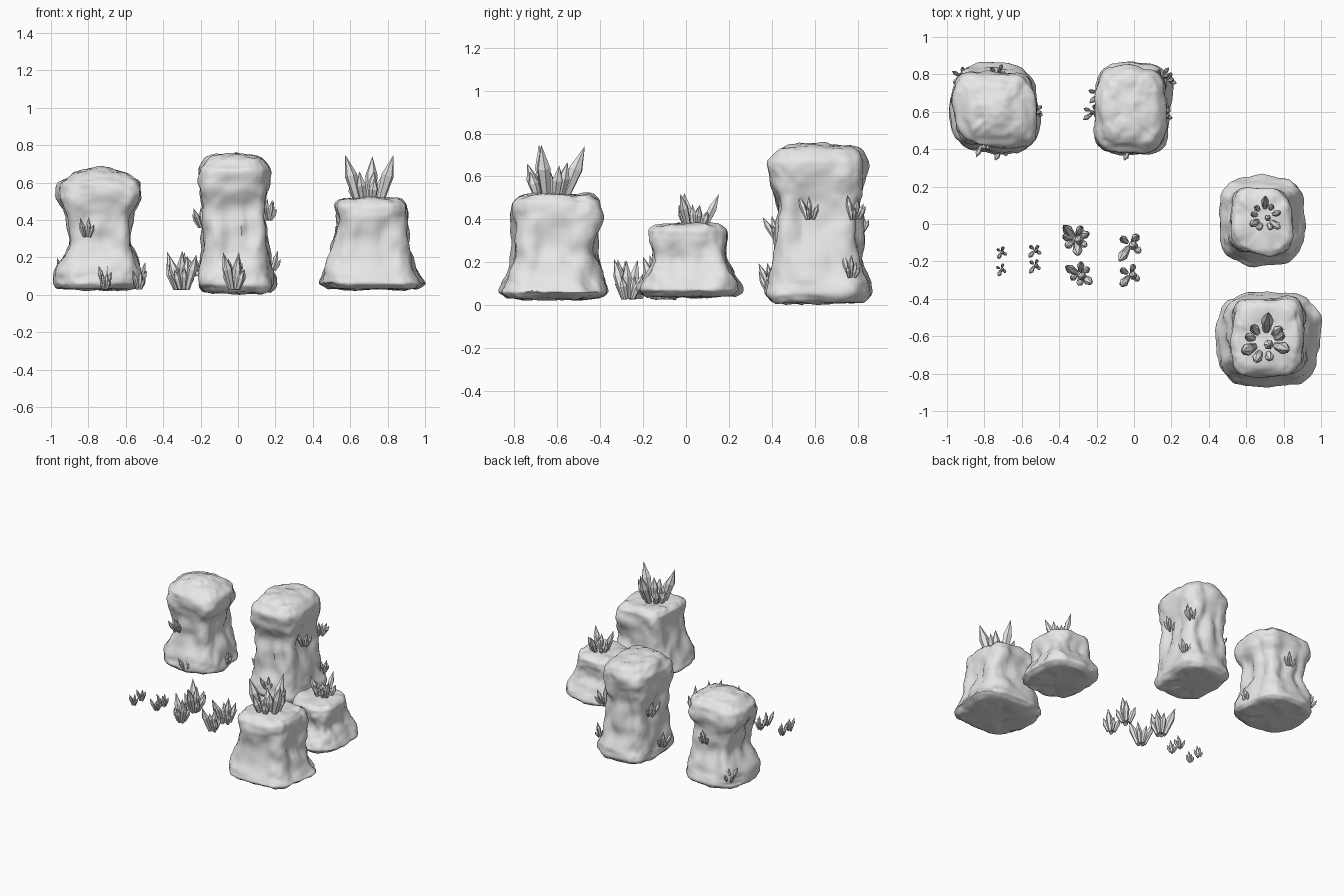
import bpy, bmesh, math, random
from mathutils import Vector, noise

if "Cube" in bpy.data.objects:
    bpy.data.objects.remove(bpy.data.objects["Cube"], do_unlink=True)

stone = bpy.data.materials.new("pale_grey_stone")
stone.use_nodes = True
grey = (0.8, 0.8, 0.8, 1)
stone.diffuse_color = grey
stone.node_tree.nodes["Principled BSDF"].inputs["Base Color"].default_value = grey


def finish(bm, name, smooth_angle=None):
    bmesh.ops.recalc_face_normals(bm, faces=bm.faces)
    mesh = bpy.data.meshes.new(name)
    bm.to_mesh(mesh)
    bm.free()
    mesh.materials.append(stone)
    obj = bpy.data.objects.new(name, mesh)
    bpy.context.collection.objects.link(obj)
    if smooth_angle:
        bpy.ops.object.select_all(action='DESELECT')
        obj.select_set(True)
        bpy.context.view_layer.objects.active = obj
        bpy.ops.object.shade_smooth_by_angle(angle=math.radians(smooth_angle))
    return obj


def rounded_square(angle, power, skew):
    """Superellipse whose two opposite corners are cut back by skew."""
    c, s = math.cos(angle), math.sin(angle)
    u = math.copysign(abs(c) ** power, c)
    v = math.copysign(abs(s) ** power, s)
    cut = 1 - skew * max(0, u * v)
    return u * cut, v * cut


def rock(name, levels, flute, power, skew, seed):
    """Loft rounded squares through levels of (z, x min, x max, y min, y max)."""
    bm = bmesh.new()
    sides, steps = 80, 6
    rows = []
    for low, high in zip(levels, levels[1:]):
        rows += [[a + (b - a) * i / steps for a, b in zip(low, high)] for i in range(steps)]
    rows.append(levels[-1])
    rings = []
    for z, x0, x1, y0, y1 in rows:
        ring = []
        for i in range(sides):
            u, v = rounded_square(math.tau * i / sides, power, skew)
            ring.append(bm.verts.new(((x0 + x1 + u * (x1 - x0)) / 2,
                                      (y0 + y1 + v * (y1 - y0)) / 2, z)))
        rings.append(ring)
    for a, b in zip(rings, rings[1:]):
        for i in range(sides):
            j = (i + 1) % sides
            bm.faces.new((a[i], a[j], b[j], b[i]))
    # Close the top and the underside with shrinking rings
    for ring in (rings[0], rings[-1]):
        centre = sum((v.co for v in ring), Vector()) / sides
        edge = ring
        for k in (0.75, 0.5, 0.25):
            inner = [bm.verts.new(centre.lerp(v.co, k)) for v in ring]
            for i in range(sides):
                j = (i + 1) % sides
                bm.faces.new((edge[i], edge[j], inner[j], inner[i]))
            edge = inner
        bm.faces.new(edge)
    for _ in range(3):
        bmesh.ops.smooth_vert(bm, verts=bm.verts, factor=0.5, use_axis_x=True,
                              use_axis_y=True, use_axis_z=True)
    # Flute each side between its middle ridge and the corners, then roughen
    bm.normal_update()
    bottom, top = levels[0][0], levels[-1][0]
    cx, cy = sum(levels[0][1:3]) / 2, sum(levels[0][3:5]) / 2
    shift = Vector((seed * 7.3, seed * 3.1, seed))
    moves = []
    for v in bm.verts:
        p = v.co
        t = min(1, max(0, (p.z - bottom) / (top - bottom)))
        side = 1 - abs(v.normal.z)
        ang = math.atan2(p.y - cy, p.x - cx) + 0.3 * noise.noise(p * 5 + shift)
        wave = math.cos(4 * ang)
        hollow = 0.5 + 0.5 * wave - 0.8 * max(0, wave) ** 3
        d = -flute * math.sin(math.pi * t) ** 2 * side * hollow
        d += (0.008 + 0.012 * side) * noise.noise(p * 7 + shift)
        d += 0.014 * noise.noise(p * 12 + shift) + 0.006 * noise.noise(p * 30 + shift)
        moves.append(v.normal * d)
    for v, m in zip(bm.verts, moves):
        v.co += m
    return finish(bm, name, 60)


rock("capped_rock_left", [
    (.03, -.97, -.53, .41, .83), (.06, -.99, -.50, .37, .86), (.13, -.98, -.51, .38, .85),
    (.27, -.91, -.56, .42, .81), (.42, -.93, -.55, .42, .81), (.52, -.98, -.50, .40, .82),
    (.60, -.96, -.52, .41, .81), (.65, -.87, -.60, .48, .75), (.675, -.81, -.67, .55, .68)],
    0.05, 0.6, 0.1, 1)
rock("capped_rock_tall", [
    (.01, -.18, .17, .41, .83), (.05, -.22, .20, .37, .86), (.12, -.21, .19, .38, .85),
    (.30, -.20, .17, .41, .83), (.47, -.20, .15, .41, .82), (.58, -.21, .17, .38, .84),
    (.67, -.21, .17, .38, .84), (.73, -.17, .13, .43, .81), (.75, -.12, .05, .50, .73)],
    0.05, 0.58, 0, 2)
rock("low_rock_back", [
    (.04, .49, .88, -.18, .22), (.07, .45, .92, -.22, .26), (.12, .46, .90, -.20, .25),
    (.20, .50, .86, -.17, .20), (.30, .52, .85, -.17, .20), (.35, .53, .84, -.17, .19),
    (.375, .55, .82, -.14, .16)],
    0.035, 0.64, 0, 3)
rock("low_rock_front", [
    (.03, .49, .95, -.83, -.40), (.06, .44, 1.0, -.87, -.36), (.11, .46, .96, -.85, -.38),
    (.25, .49, .92, -.81, -.41), (.40, .52, .92, -.82, -.39), (.48, .52, .90, -.81, -.40),
    (.515, .55, .87, -.76, -.44)],
    0.04, 0.58, 0, 4)


def crystal(bm, base, direction, length, radius):
    """Six-sided spindle: narrow foot, wide shoulder, pointed tip."""
    turn = direction.to_track_quat('Z', 'Y')
    rings = []
    for h, r in ((0, 0.6), (0.58, 1.0)):
        rings.append([bm.verts.new(base + turn @ Vector((
            radius * r * math.cos(math.tau * i / 6),
            radius * r * math.sin(math.tau * i / 6), length * h))) for i in range(6)])
    tip = bm.verts.new(base + direction * length)
    bm.faces.new(rings[0][::-1])
    for i in range(6):
        j = (i + 1) % 6
        bm.faces.new((rings[0][i], rings[0][j], rings[1][j], rings[1][i]))
        bm.faces.new((rings[1][i], rings[1][j], tip))


def cluster(name, where, height, spread, count, seed, middle=1.0, outward=(0, 0)):
    """A middle crystal ringed by leaning crystals, every third one long."""
    rng = random.Random(seed)
    bm = bmesh.new()
    for k in range(count):
        a = math.tau * k / (count - 1) + rng.uniform(-0.2, 0.2) - math.pi / 6
        lean = 0.1 if k == 0 else rng.uniform(0.3, 0.45)
        size = middle if k == 0 else 1.08 if k % 3 == 0 else rng.uniform(0.5, 0.75)
        away = Vector((math.cos(a), math.sin(a), 0))
        way = (away * lean + Vector((outward[0], outward[1], 1))).normalized()
        foot = Vector(where) + away * spread * (0.1 if k == 0 else 0.4)
        crystal(bm, foot, way, height * size, height * 0.13 * (0.5 + 0.5 * size))
    return finish(bm, name)


# Crystals crowning the two low rocks
cluster("crown_crystals_back", (.70, .04, .36), .16, .11, 10, 5, 0.7)
cluster("crown_crystals_front", (.70, -.63, .49), .25, .15, 10, 8, 0.7)

# Loose clusters standing on the ground
for i, (x, y, h, n) in enumerate([
        (-.31, -.08, .20, 8), (-.29, -.27, .18, 7), (-.02, -.11, .20, 5), (-.02, -.27, .18, 5),
        (-.71, -.15, .09, 5), (-.71, -.24, .09, 5), (-.53, -.14, .10, 5), (-.53, -.22, .10, 5)]):
    cluster(f"ground_crystals_{i + 1}", (x, y, .03), h, h * 0.3, n, 20 + i)

# Small clusters growing from the sides of the tall rocks
for i, (x, y, z, ox, oy) in enumerate([
        (-.71, .40, .05, 0, -.1), (-.81, .43, .31, 0, -.2), (-.53, .60, .07, .2, 0),
        (-.92, .79, .09, -.2, .2), (-.73, .81, .34, 0, .2),
        (-.02, .40, .09, 0, -.1), (-.22, .60, .10, -.2, 0), (-.19, .70, .36, -.2, 0),
        (.16, .58, .40, .1, 0), (.18, .77, .13, .2, .1), (.15, .79, .40, .3, .2)]):
    cluster(f"side_crystals_{i + 1}", (x, y, z), .11, .045, 5, 50 + i, 1.0, (ox, oy))
